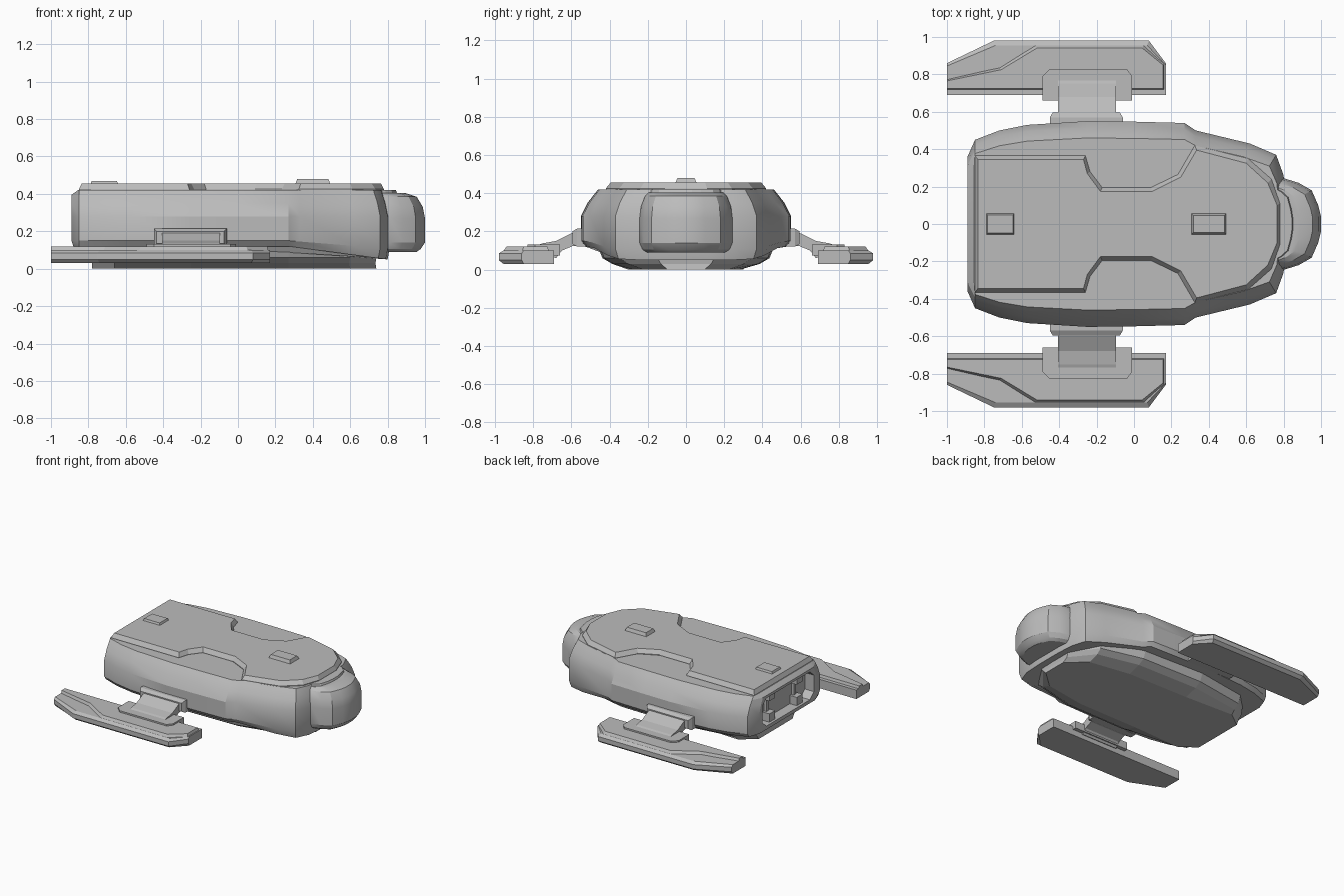
import bpy, bmesh, math

if "Cube" in bpy.data.objects:
    bpy.data.objects.remove(bpy.data.objects["Cube"])

grey = bpy.data.materials.new("hull grey")
grey.diffuse_color = (0.5, 0.5, 0.5, 1)
grey.use_nodes = True
grey.node_tree.nodes["Principled BSDF"].inputs["Base Color"].default_value = grey.diffuse_color


def loft(name, rings, smooth=False):
    """Skin equal-length rings of points and cap both ends."""
    bm = bmesh.new()
    vs = [[bm.verts.new(p) for p in r] for r in rings]
    n = len(rings[0])
    for a, b in zip(vs, vs[1:]):
        for i in range(n):
            j = (i + 1) % n
            bm.faces.new((a[i], a[j], b[j], b[i]))
    bm.faces.new(vs[0])
    bm.faces.new(vs[-1])
    bmesh.ops.recalc_face_normals(bm, faces=bm.faces)
    me = bpy.data.meshes.new(name)
    bm.to_mesh(me)
    bm.free()
    me.materials.append(grey)
    ob = bpy.data.objects.new(name, me)
    bpy.context.collection.objects.link(ob)
    if smooth:
        bpy.ops.object.select_all(action='DESELECT')
        bpy.context.view_layer.objects.active = ob
        ob.select_set(True)
        bpy.ops.object.shade_smooth_by_angle(angle=math.radians(25))
    return ob


def both(half):
    """Close a half outline across y = 0."""
    return half + [(x, -y) for x, y in reversed(half)]


def block(name, x0, x1, y0, y1, z0, z1, bevel=0.0):
    def ring(b, z):
        return [(x0 + b, y0 + b, z), (x1 - b, y0 + b, z), (x1 - b, y1 - b, z), (x0 + b, y1 - b, z)]
    return loft(name, [ring(0, z0), ring(bevel, z1)])


# Main hull: plan outline lofted upward, with the lower rim dropping forward
plan = both([(-.89, .36), (-.85, .45), (-.72, .50), (-.57, .53), (-.25, .55), (.0, .547), (.27, .54),
             (.33, .50), (.62, .43), (.76, .37), (.80, .26), (.81, .12)])


def hull_ring(z, off, rear=0, drop=0):
    ring = []
    for x, y in plan:
        fx = x - off * .4 if x > .33 else max(x, -.89 + rear)
        ring.append((fx, y * (1 - off / .55), z - drop * max(0, x - .27)))
    return ring


hull = loft("hull", [hull_ring(.12, .025, .01, .13), hull_ring(.15, 0, 0, .08), hull_ring(.28, 0),
                     hull_ring(.35, .035), hull_ring(.395, .07), hull_ring(.42, .09, .035)], True)

# Rear bay cut into the stern
bay = [(-.32, .20), (-.27, .155), (.27, .155), (.32, .20), (.32, .33), (.27, .375), (-.27, .375), (-.32, .33)]
cutter = loft("bay_cutter", [[(x, y, z) for y, z in bay] for x in (-.95, -.81)])
cutter.hide_render = True
mod = hull.modifiers.new("bay", 'BOOLEAN')
mod.object = cutter
mod.solver = 'EXACT'
bpy.context.view_layer.objects.active = hull
bpy.ops.object.modifier_apply(modifier="bay")
bpy.data.objects.remove(cutter)
for s in (-1, 1):
    for y, z0, z1 in ((.17, .155, .22), (.17, .32, .375)):
        block("bay_fitting", -.87, -.80, s * y - .035, s * y + .035, z0, z1)
    block("bay_rib", -.83, -.80, s * .17 - .015, s * .17 + .015, .2, .34)

# Belly keel, stepped in below the hull rim
keel = both([(-.78, .28), (-.66, .40), (-.25, .47), (.27, .46), (.60, .37), (.74, .16)])
loft("belly", [[(x, y, .14) for x, y in keel],
               [(x, y * .93, .06) for x, y in keel],
               [(x if x < .5 else x - .005, y * .82, .03) for x, y in keel],
               [(x, y * .60 if x > -.5 else y * .75, 0) for x, y in keel]])

# Raised deck with side notches
deck_low = both([(-.85, .365), (-.26, .365), (-.235, .28), (-.17, .195), (.09, .195), (.235, .265),
                 (.325, .42), (.61, .35), (.735, .24), (.78, .11)])
deck_top = both([(-.835, .345), (-.27, .345), (-.25, .27), (-.18, .175), (.10, .175), (.25, .25),
                 (.335, .395), (.60, .325), (.715, .22), (.765, .10)])
loft("deck", [[(x, y, .40) for x, y in deck_low], [(x, y, .425) for x, y in deck_low],
              [(x, y, .455) for x, y in deck_top]])
block("rear_hatch", -.79, -.64, -.057, .057, .45, .47, .008)
block("front_hatch", .305, .495, -.057, .057, .45, .48, .012)

# Rounded nose and the step behind it
nose = both([(.70, .25), (.81, .242), (.88, .22), (.95, .18), (.985, .10), (1.0, .04)])


def nose_ring(z, sx, sy):
    return [(.70 + (x - .70) * sx, y * sy, z) for x, y in nose]


loft("nose", [nose_ring(.09, .85, .85), nose_ring(.105, .92, .94), nose_ring(.14, 1, 1), nose_ring(.27, 1, 1),
              nose_ring(.33, .96, .97), nose_ring(.385, .85, .88), nose_ring(.405, .64, .80)], True)
loft("nose_step", [nose_ring(.38, .53, .82), nose_ring(.42, .48, .78)])

# Side pods with their arms, built for each side
pod = [(-1, .69), (.17, .69), (.17, .86), (.08, .98), (-.75, .98), (-1, .86)]
rim = [(-1, .69), (.17, .69), (.17, .85), (.07, .955), (-.74, .955), (-1, .845)]
ridge = [(-1, .715), (.165, .715), (.165, .86), (.055, .96), (-.53, .96), (-.72, .84), (-1, .775)]
crest = [(-1, .725), (.155, .725), (.155, .85), (.045, .94), (-.52, .94), (-.71, .825), (-1, .765)]
foot = [(-.49, .66), (-.01, .66), (-.01, .79), (-.04, .83), (-.45, .83), (-.49, .79)]
arm = [(.53, .205), (.60, .19), (.68, .15), (.75, .138), (.80, .12), (.68, .06), (.65, .10), (.59, .125), (.53, .125)]
for s, side in ((-1, "right"), (1, "left")):
    def flat(pts, z):
        return [(x, s * y, z) for x, y in pts]
    loft(side + "_pod", [flat(rim, .03), flat(pod, .05), flat(pod, .085), flat(rim, .10)])
    loft(side + "_pod_ridge", [flat(ridge, .09), flat(crest, .12)])
    loft(side + "_arm_foot", [flat(foot, .075), flat(foot, .132)])
    loft(side + "_arm", [[(x, s * y, z) for y, z in arm] for x in (-.405, -.095)])

    # Collar where the arm meets the hull
    def collar(y, b):
        return [(-.45 + b, s * y, .12 + b), (-.06 - b, s * y, .12 + b),
                (-.06 - b, s * y, .215 - b), (-.45 + b, s * y, .215 - b)]
    loft(side + "_collar", [collar(.52, 0), collar(.57, 0), collar(.595, .015)])
